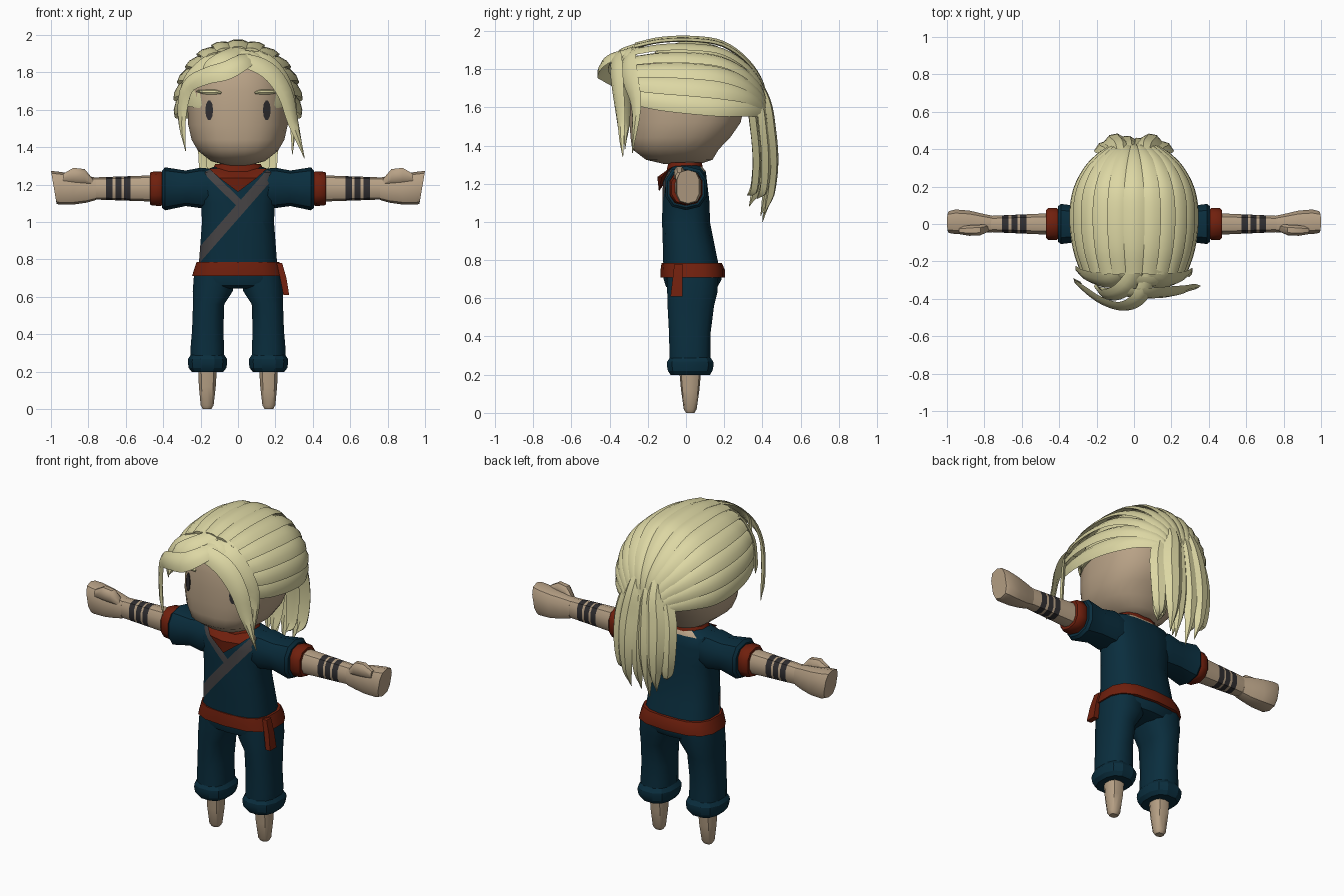
import bpy, bmesh, math
from math import sin, cos, pi, radians
from mathutils import Vector, Matrix
from mathutils.bvhtree import BVHTree


def material(name, r, g, b):
    m = bpy.data.materials.new(name)
    m.diffuse_color = (r, g, b, 1)
    return m


HAIR = material("pale blond", 0.72, 0.68, 0.37)
SKIN = material("tan skin", 0.48, 0.36, 0.24)
BLUE = material("deep blue cloth", 0.003, 0.027, 0.048)
RED = material("rust red cloth", 0.16, 0.014, 0.004)
GREY = material("grey trim", 0.06, 0.056, 0.058)
DARK = material("dark wraps", 0.03, 0.028, 0.031)


def finish(name, bm, mats, mirror=False, angle=40, rule=None):
    """Turn a bmesh into an object; rule(centre, normal) picks the material."""
    bmesh.ops.recalc_face_normals(bm, faces=bm.faces)
    if rule:
        for f in bm.faces:
            f.material_index = rule(f.calc_center_median(), f.normal)
    me = bpy.data.meshes.new(name)
    bm.to_mesh(me)
    bm.free()
    for m in mats:
        me.materials.append(m)
    for p in me.polygons:
        p.use_smooth = True
    me.set_sharp_from_angle(angle=radians(angle))
    ob = bpy.data.objects.new(name, me)
    bpy.context.collection.objects.link(ob)
    if mirror:
        ob.modifiers.new("Mirror", 'MIRROR').use_mirror_merge = False
    return ob


def skin_rings(rings):
    """bmesh from equal-length point rings, capped at both ends."""
    bm = bmesh.new()
    vs = [[bm.verts.new(p) for p in ring] for ring in rings]
    n = len(vs[0])
    for a, b in zip(vs, vs[1:]):
        for i in range(n):
            bm.faces.new((a[i], a[(i + 1) % n], b[(i + 1) % n], b[i]))
    bm.faces.new(vs[0])
    bm.faces.new(vs[-1])
    return bm


def loft(rings, axis='z', n=12, e=2.5):
    """rings: (position on axis, centre a, centre b, radius a, radius b)"""
    out = []
    for t, c1, c2, r1, r2 in rings:
        ring = []
        for i in range(n):
            a = 2 * pi * (i + 0.5) / n
            u = c1 + r1 * math.copysign(abs(cos(a)) ** (2 / e), cos(a))
            v = c2 + r2 * math.copysign(abs(sin(a)) ** (2 / e), sin(a))
            ring.append((u, v, t) if axis == 'z' else (t, u, v))
        out.append(ring)
    return skin_rings(out)


def hull(name, pts, mat, mirror=False):
    bm = bmesh.new()
    for p in pts:
        bm.verts.new(p)
    bmesh.ops.convex_hull(bm, input=bm.verts)
    return finish(name, bm, [mat], mirror, 30)


def strand(name, pts, mat=HAIR, thick=0.014, tilt=0.0, out=None, mirror=False):
    """Tapered lock of hair along (x, y, z, half width) points."""
    P = [Vector(p) for p in pts]
    P = [2 * P[0] - P[1]] + P + [2 * P[-1] - P[-2]]
    path = []
    for a, b, c, d in zip(P, P[1:], P[2:], P[3:]):
        for k in range(4):
            t = k / 4
            path.append(0.5 * (2 * b + (c - a) * t + (2 * a - 5 * b + 4 * c - d) * t * t
                               + (3 * b - a - 3 * c + d) * t ** 3))
    path.append(P[-2])
    rings = []
    for i, p in enumerate(path):
        tan = (path[min(i + 1, len(path) - 1)] - path[max(i - 1, 0)]).xyz.normalized()
        o = Vector(out) if out else p.xyz - Vector((0, 0.02, 1.6))
        side = Matrix.Rotation(tilt, 3, tan) @ tan.cross(o).normalized()
        up = side.cross(tan).normalized()
        w = max(p.w, 0.002)
        h = min(thick, w)
        rings.append([p.xyz + side * w, p.xyz + side * w * 0.4 + up * h,
                      p.xyz - side * w * 0.4 + up * h, p.xyz - side * w, p.xyz - up * h * 0.5])
    return finish(name, skin_rings(rings), [mat], mirror, 35)


# Head, with scalp under the hair
head = finish("head", loft([
    (1.302, 0, -0.02, 0.06, 0.09), (1.325, 0, -0.035, 0.145, 0.175), (1.38, 0, -0.055, 0.215, 0.228),
    (1.44, 0, -0.03, 0.25, 0.262), (1.52, 0, -0.005, 0.268, 0.293), (1.62, 0, 0.008, 0.272, 0.302),
    (1.70, 0, 0.01, 0.270, 0.298), (1.78, 0, 0.01, 0.25, 0.28), (1.85, 0, 0.01, 0.21, 0.24),
    (1.90, 0, 0.01, 0.13, 0.15)], n=24, e=2.4), [SKIN, HAIR], angle=60,
    rule=lambda c, n: int(c.z > 1.85 or (c.z > 1.7 and c.y > -0.15)))
tree = BVHTree.FromPolygons([v.co for v in head.data.vertices], [p.vertices for p in head.data.polygons])


def face_y(x, z):
    return tree.ray_cast(Vector((x, -2, z)), Vector((0, 1, 0)))[0].y


# Eyes and brows laid on the face
eye = []
for k in range(10):
    x, z = 0.154 + 0.021 * cos(k * pi / 5), 1.597 + 0.054 * sin(k * pi / 5)
    eye += [(x, face_y(x, z) - 0.007, z), (x, face_y(x, z) + 0.002, z)]
hull("eye", eye, DARK, True)
strand("eyebrow", [(x, face_y(x, z) - 0.004, z, w) for x, z, w in
                   ((0.09, 1.69, 0.006), (0.13, 1.695, 0.014), (0.18, 1.695, 0.012), (0.22, 1.70, 0.004))],
       mirror=True, thick=0.01)

# Solid hair shell under the locks
shell = bmesh.new()
bmesh.ops.create_uvsphere(shell, u_segments=24, v_segments=16, radius=1,
                          matrix=Matrix.Translation((0, 0.03, 1.625)) @ Matrix.Diagonal((0.305, 0.335, 0.322, 1)))
for co, no in (((0, -0.24, 0), (0, -1, 0)), ((0, 0, 1.63), (0, 0.1, -1))):
    cut = bmesh.ops.bisect_plane(shell, geom=shell.verts[:] + shell.edges[:] + shell.faces[:],
                                 plane_co=co, plane_no=no, clear_outer=True)["geom_cut"]
    bmesh.ops.holes_fill(shell, edges=[g for g in cut if isinstance(g, bmesh.types.BMEdge)])
finish("hair_shell", shell, [HAIR])

# Hair swept from the hairline to the back of the head
STEPS = [(0.265, -0.265, 1.67, 0.255, 0.046), (0.308, -0.13, 1.65, 0.305, 0.053),
         (0.325, 0.04, 1.635, 0.325, 0.057), (0.305, 0.19, 1.62, 0.315, 0.054),
         (0.235, 0.315, 1.61, 0.235, 0.047), (0.14, 0.395, 1.58, 0.14, 0.036), (0.08, 0.42, 1.50, 0.06, 0.025)]
for i in range(13):
    u = radians(-93 + 15.5 * i)
    strand("swept_lock", [(rx * sin(u), y, z + rz * cos(u), w) for rx, y, z, rz, w in STEPS],
           tilt=0.2 * (1 if i < 6 else -1 if i > 6 else 0))

# Fringe locks, with the curl above the brow
FRINGE = [
    [(0.09, -0.25, 1.90, 0.04), (0.03, -0.39, 1.86, 0.05), (-0.06, -0.44, 1.81, 0.055),
     (-0.17, -0.41, 1.78, 0.05), (-0.27, -0.34, 1.72, 0.045), (-0.30, -0.31, 1.56, 0.03), (-0.28, -0.32, 1.38, 0)],
    [(0.02, -0.25, 1.92, 0.05), (-0.06, -0.35, 1.88, 0.055), (-0.15, -0.38, 1.82, 0.05), (-0.20, -0.33, 1.76, 0.02)],
    [(-0.05, -0.25, 1.90, 0.05), (-0.15, -0.30, 1.85, 0.06), (-0.25, -0.28, 1.77, 0.05),
     (-0.29, -0.25, 1.68, 0.035), (-0.30, -0.24, 1.58, 0)],
    [(-0.21, -0.33, 1.72, 0), (-0.12, -0.36, 1.81, 0.03), (0.02, -0.37, 1.86, 0.045), (0.16, -0.365, 1.81, 0.055),
     (0.25, -0.355, 1.69, 0.05), (0.295, -0.34, 1.53, 0.035), (0.355, -0.33, 1.34, 0)],
    [(0.0, -0.24, 1.91, 0.05), (0.14, -0.30, 1.86, 0.06), (0.24, -0.29, 1.75, 0.055),
     (0.29, -0.26, 1.60, 0.035), (0.29, -0.28, 1.36, 0)],
    [(-0.1, -0.24, 1.90, 0.05), (0.0, -0.30, 1.89, 0.045), (0.1, -0.31, 1.87, 0.04), (0.2, -0.28, 1.80, 0.02)],
]
for pts in FRINGE:
    strand("fringe_lock", pts)

# Ponytail: outer and inner falling locks
for x, y, tip in [(-0.15, 0.40, 1.13), (-0.10, 0.44, 1.05), (-0.04, 0.43, 1.0), (0.03, 0.42, 1.03),
                  (0.09, 0.44, 1.04), (0.15, 0.40, 1.12), (-0.11, 0.35, 1.14), (0.0, 0.36, 1.08), (0.11, 0.35, 1.14)]:
    strand("ponytail_lock", [(x * 0.6, y - 0.12, 1.80, 0.03), (x * 0.75, y - 0.03, 1.64, 0.05), (x, y, 1.48, 0.06),
                             (x * 1.05, y + 0.012, 1.32, 0.055), (x, y, 1.18, 0.038), (x * 0.9, y - 0.03, tip, 0)],
           out=(x * 2, 1, 0), thick=0.028)

# Neck and shirt; trim bands are cut into the front
finish("neck", loft([(1.22, 0, 0, 0.1, 0.08), (1.36, 0, 0, 0.1, 0.08)]), [SKIN])
shirt = loft([(0.74, 0, 0.03, 0.215, 0.15), (0.87, 0, 0.015, 0.205, 0.138), (1.0, 0, 0, 0.195, 0.127),
              (1.1, 0, 0, 0.2, 0.125), (1.2, 0, -0.005, 0.225, 0.118), (1.265, 0, 0, 0.21, 0.105),
              (1.295, 0, 0, 0.13, 0.08)], n=16, e=2.8)
bmesh.ops.recalc_face_normals(shirt, faces=shirt.faces)
BANDS = [(Vector((-0.025, 0, 1.03)), Vector((0.753, 0, -0.659)), 0.028),
         (Vector((-0.07, 0, 1.175)), Vector((0.7, 0, 0.714)), 0.02)]
for c, n, w in BANDS:
    for s in (-w, w):
        fs = [f for f in shirt.faces if f.normal.y < -0.3]
        geom = fs + list({e for f in fs for e in f.edges}) + list({v for f in fs for v in f.verts})
        bmesh.ops.bisect_plane(shirt, geom=geom, plane_co=c + n * s, plane_no=n)


def shirt_rule(c, n):
    if c.z > 1.235 and c.y > 0.04 and abs(c.x) < 0.13:
        return 2
    d = [(c - p).dot(k) for p, k, w in BANDS]
    if n.y < -0.3 and (abs(d[0]) < 0.028 or (abs(d[1]) < 0.02 and d[0] < 0)):
        return 1
    return 0


finish("shirt", shirt, [BLUE, GREY, SKIN], rule=shirt_rule)
finish("sleeve", loft([(0.10, 0, 1.18, 0.09, 0.10), (0.2, 0, 1.182, 0.108, 0.108), (0.28, 0, 1.18, 0.096, 0.095),
                       (0.39, 0, 1.177, 0.112, 0.115), (0.405, 0, 1.175, 0.10, 0.10)], 'x', 10), [BLUE], True)

# Collar and knotted scarf point
finish("collar", loft([(1.265, 0, -0.005, 0.15, 0.10), (1.31, 0, -0.005, 0.125, 0.09)]), [RED])
hull("scarf_point", [(-0.155, -0.08, 1.285), (0.155, -0.08, 1.285), (-0.10, -0.128, 1.235), (0.10, -0.128, 1.235),
                     (0, -0.142, 1.16), (0, -0.15, 1.235), (0, -0.05, 1.29)], RED)

# Arms with wrist wraps, armbands, hands
finish("armband", loft([(0.405, 0, 1.178, 0.082, 0.088), (0.415, 0, 1.178, 0.09, 0.093),
                        (0.46, 0, 1.178, 0.088, 0.09), (0.47, 0, 1.178, 0.078, 0.085)], 'x', 10), [RED], True)
WRAPS = ((0.575, 0.61), (0.622, 0.655), (0.67, 0.705))
finish("arm", loft([(x, 0, 1.179, 0.062 - 0.045 * (x - 0.4), 0.072 - 0.035 * (x - 0.4))
                    for x in [0.4] + [x for w in WRAPS for x in w] + [0.78]], 'x', 10), [SKIN, DARK], True,
       rule=lambda c, n: int(any(a < c.x < b for a, b in WRAPS)))
hand = loft([(0.76, 0, 1.177, 0.046, 0.06), (0.81, 0.005, 1.175, 0.052, 0.072),
             (0.88, 0.01, 1.175, 0.064, 0.082), (0.955, 0.012, 1.18, 0.068, 0.088),
             (0.985, 0.01, 1.185, 0.06, 0.088)], 'x', 10, 2.8)
for v in hand.verts:  # slanted fingertips
    if v.co.x > 0.98:
        v.co.x += (v.co.z - 1.185) * 0.17
finish("hand", hand, [SKIN], True)
finish("thumb", loft([(0.775, -0.02, 1.21, 0.02, 0.02), (0.82, -0.032, 1.245, 0.03, 0.04),
                      (0.88, -0.035, 1.25, 0.03, 0.042), (0.935, -0.035, 1.235, 0.02, 0.024)], 'x', 8),
       [SKIN], True)

# Trousers, belt, cuffs and feet
finish("hips", loft([(0.77, 0, 0.03, 0.215, 0.145), (0.70, 0, 0.035, 0.238, 0.152),
                     (0.66, 0, 0.03, 0.225, 0.135), (0.645, 0, 0.025, 0.17, 0.10)], n=14), [BLUE])
finish("trouser_leg", loft([(0.71, 0.124, 0.035, 0.115, 0.138), (0.63, 0.135, 0.033, 0.11, 0.135),
                            (0.56, 0.157, 0.025, 0.086, 0.125), (0.42, 0.162, 0.02, 0.086, 0.112),
                            (0.33, 0.164, 0.02, 0.092, 0.11), (0.25, 0.163, 0.02, 0.092, 0.11)]), [BLUE], True)
finish("trouser_cuff", loft([(0.198, 0.163, 0.022, 0.086, 0.105), (0.22, 0.163, 0.022, 0.104, 0.12),
                             (0.25, 0.163, 0.022, 0.108, 0.126), (0.268, 0.163, 0.022, 0.107, 0.124),
                             (0.295, 0.163, 0.022, 0.088, 0.106)]), [BLUE], True, 25)
finish("belt", loft([(0.71, 0, 0.035, 0.25, 0.168), (0.75, 0, 0.035, 0.238, 0.168),
                     (0.785, 0, 0.03, 0.226, 0.158)], n=14, e=2.8), [RED])
finish("belt_tail", loft([(0.78, 0.222, -0.04, 0.02, 0.03), (0.70, 0.242, -0.045, 0.024, 0.036),
                          (0.61, 0.258, -0.05, 0.022, 0.044)], n=4, e=2), [RED])
finish("foot", loft([(0.0, 0.165, 0.022, 0.024, 0.022), (0.02, 0.165, 0.022, 0.036, 0.034),
                     (0.12, 0.164, 0.022, 0.047, 0.048), (0.23, 0.163, 0.022, 0.053, 0.058)], n=10), [SKIN], True)
